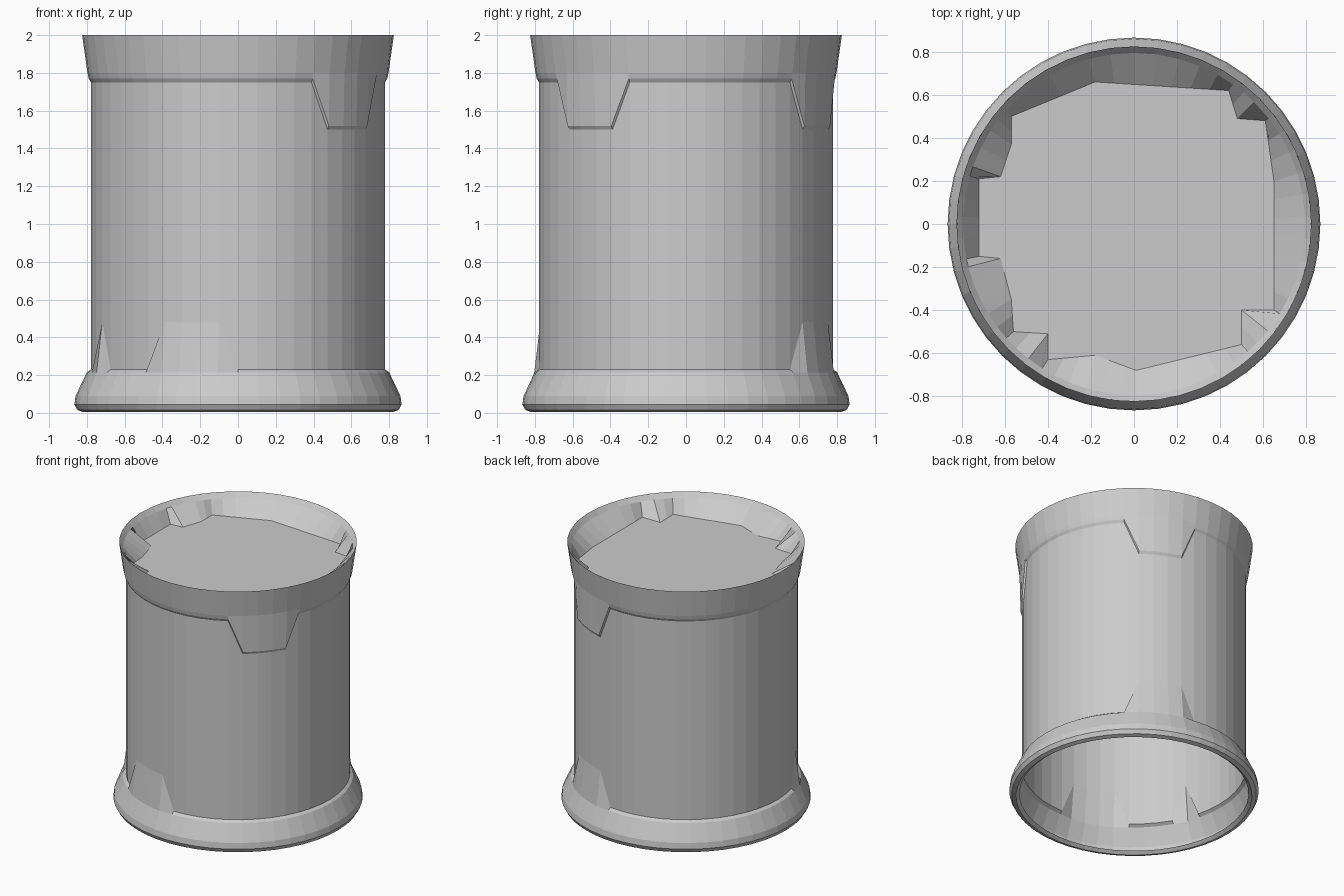
import bpy, bmesh
from math import sin, cos, pi, atan2, degrees, ceil
from mathutils import Vector

if "Cube" in bpy.data.objects:
    bpy.data.objects.remove(bpy.data.objects["Cube"])

N = 48


def finish(bm, name):
    bmesh.ops.recalc_face_normals(bm, faces=bm.faces)
    me = bpy.data.meshes.new(name)
    bm.to_mesh(me)
    bm.free()
    ob = bpy.data.objects.new(name, me)
    bpy.context.collection.objects.link(ob)
    return ob


def strips(bm, rings):
    n = len(rings[0])
    for a, b in zip(rings, rings[1:]):
        for i in range(n):
            j = (i + 1) % n
            bm.faces.new((a[i], a[j], b[j], b[i]))


def within(deg, spans):
    return any(lo <= deg <= hi for lo, hi in spans)


# Raised panels: angular spans where the foot or collar flare reaches further
TALL_FOOT = [(50, 76), (198, 208), (236, 263)]
LONG_COLLAR = [(50, 76), (304, 330)]

# Thin outer shell, open below: rounded foot, straight wall, flared collar
bm = bmesh.new()
columns = []
for i in range(N):
    a = 2 * pi * i / N
    d = degrees(a)
    foot = 0.47 if within(d, TALL_FOOT) else 0.22
    collar = 1.5 if within(d, LONG_COLLAR) else 1.75
    mid = 0.81 if foot > 0.3 else 0.80
    prof = [(0.795, 0.025), (0.82, 0.005), (0.85, 0.015), (0.866, 0.045),
            (0.86, 0.09), (mid, 0.215), (0.778, foot + 0.01),
            (0.778, collar), (0.79, collar + 0.02),
            (0.797, 1.80), (0.825, 2.0)]
    columns.append([bm.verts.new((r * cos(a), r * sin(a), z)) for r, z in prof])
strips(bm, list(zip(*columns)))
finish(bm, "drum_shell")

# Recessed lid: irregular floor outline with sloped walls up to the round rim
OUTLINE = [(0.65, 0.20), (0.61, 0.48), (0.48, 0.49), (0.44, 0.62),
           (-0.18, 0.66), (-0.57, 0.50), (-0.57, 0.37), (-0.62, 0.22),
           (-0.72, 0.21), (-0.72, -0.15), (-0.62, -0.16), (-0.57, -0.35),
           (-0.56, -0.50), (-0.40, -0.51), (-0.40, -0.63), (-0.18, -0.61),
           (0.01, -0.68), (0.50, -0.56), (0.50, -0.40), (0.65, -0.40)]
points = []
for k, p in enumerate(OUTLINE):
    p, q = Vector(p), Vector(OUTLINE[(k + 1) % len(OUTLINE)])
    turn = abs((atan2(q.y, q.x) - atan2(p.y, p.x) + pi) % (2 * pi) - pi)
    steps = max(1, ceil(turn / 0.13))
    points += [p.lerp(q, s / steps) for s in range(steps)]

bm = bmesh.new()
floor, lip, rim = [], [], []
for p in points:
    u = p.normalized()
    floor.append(bm.verts.new((p.x, p.y, 1.86)))
    lip.append(bm.verts.new((u.x * 0.795, u.y * 0.795, 1.965)))
    rim.append(bm.verts.new((u.x * 0.824, u.y * 0.824, 2.0)))
strips(bm, [floor, lip, rim])
bm.faces.new(floor)
finish(bm, "recessed_lid")
